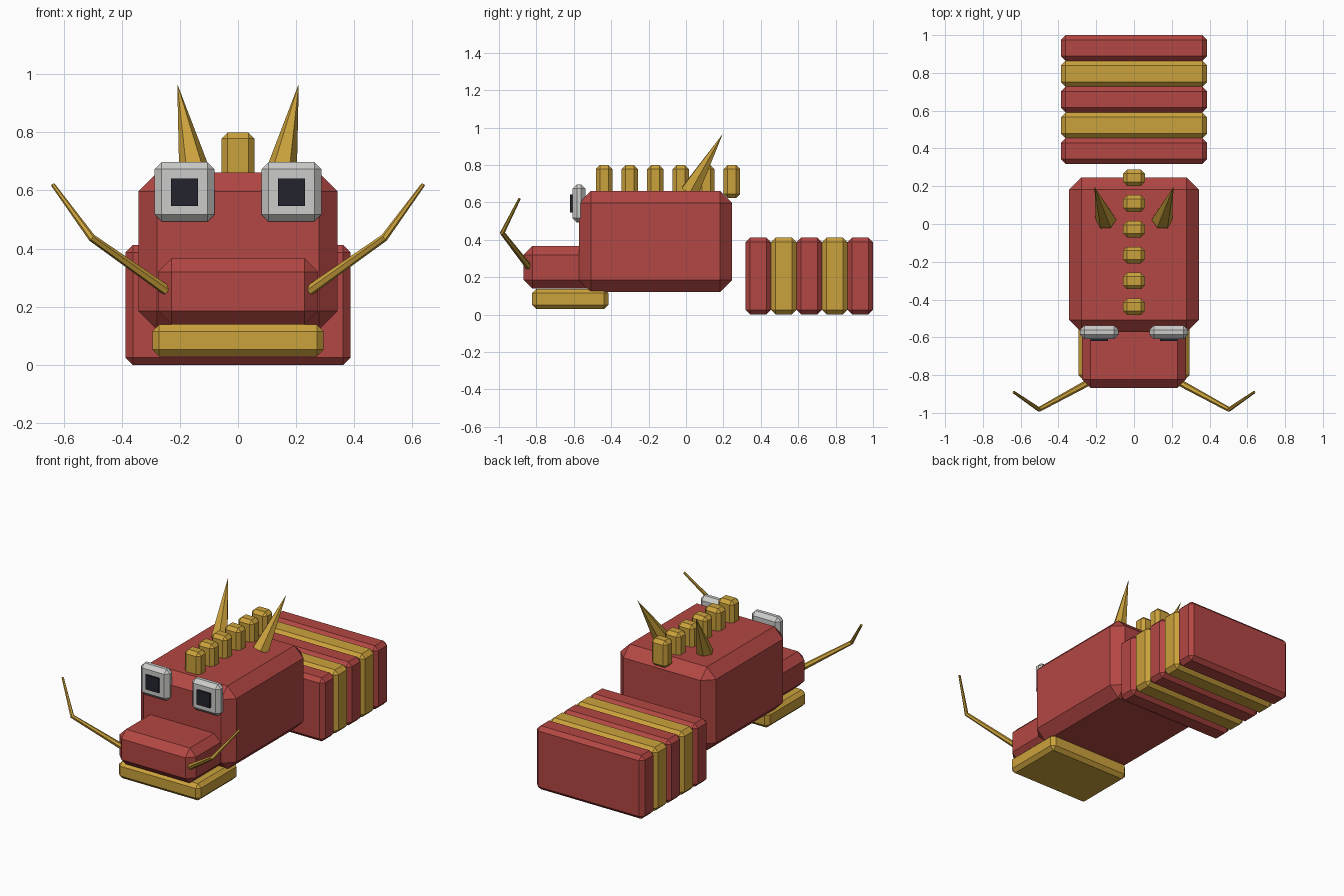
import bpy, bmesh, math
from mathutils import Vector

default = bpy.data.objects.get("Cube")
if default:
    bpy.data.objects.remove(default, do_unlink=True)


def material(name, rgb):
    m = bpy.data.materials.new(name)
    m.use_nodes = True
    m.diffuse_color = (*rgb, 1)
    m.node_tree.nodes["Principled BSDF"].inputs["Base Color"].default_value = (*rgb, 1)
    return m


RED = material("brick red", (0.45, 0.063, 0.056))
GOLD = material("gold", (0.60, 0.36, 0.045))
SILVER = material("light grey", (0.60, 0.60, 0.59))
DARK = material("near black", (0.017, 0.017, 0.028))


def finish(bm, name, mat):
    bmesh.ops.recalc_face_normals(bm, faces=bm.faces)
    mesh = bpy.data.meshes.new(name)
    bm.to_mesh(mesh)
    bm.free()
    mesh.materials.append(mat)
    obj = bpy.data.objects.new(name, mesh)
    bpy.context.collection.objects.link(obj)
    return obj


def box(name, mat, xs, ys, zs, chamfer=0):
    """Chamfered block between the given limits."""
    bm = bmesh.new()
    bmesh.ops.create_cube(bm, size=1)
    for v in bm.verts:
        v.co = [(lo + hi) / 2 + c * (hi - lo) for c, (lo, hi) in zip(v.co, (xs, ys, zs))]
    if chamfer:
        bmesh.ops.bevel(bm, geom=bm.edges[:], offset=chamfer, segments=1,
                        affect='EDGES', profile=0.5)
    return finish(bm, name, mat)


def taper(name, mat, points, radii, sides=6):
    """Faceted tube along points; a zero radius ends in a tip."""
    bm = bmesh.new()
    rings = []
    pts = [Vector(p) for p in points]
    for i, (p, r) in enumerate(zip(pts, radii)):
        axis = (pts[min(i + 1, len(pts) - 1)] - pts[max(i - 1, 0)]).normalized()
        turn = Vector((0, 0, 1)).rotation_difference(axis)
        ring = []
        for k in range(sides):
            a = math.tau * k / sides
            ring.append(bm.verts.new(p + turn @ Vector((r * math.cos(a), r * math.sin(a), 0))))
        rings.append(ring)
    for a, b in zip(rings, rings[1:]):
        for k in range(sides):
            n = (k + 1) % sides
            bm.faces.new((a[k], a[n], b[n], b[k]))
    bm.faces.new(rings[0])
    bm.faces.new(rings[-1])
    bmesh.ops.remove_doubles(bm, verts=bm.verts, dist=0.0001)
    return finish(bm, name, mat)


# Head, snout and lower jaw
box("head", RED, (-0.343, 0.343), (-0.572, 0.247), (0.12, 0.662), 0.065)
box("snout", RED, (-0.275, 0.275), (-0.868, -0.42), (0.139, 0.366), 0.046)
box("lower_jaw", GOLD, (-0.295, 0.295), (-0.823, -0.415), (0.029, 0.138), 0.023)

# Body bands behind the head
for i in range(5):
    y = 0.318 + i * 0.1364
    box(f"body_band_{i + 1}", GOLD if i % 2 else RED,
        (-0.387, 0.387), (y, y + 0.1364), (0, 0.412), 0.025)

# Row of spines along the head
for i in range(6):
    y = -0.438 + i * 0.1367
    box(f"spine_{i + 1}", GOLD, (-0.057, 0.057), (y - 0.044, y + 0.044), (0.623, 0.799), 0.021)

# Paired eyes, horns and whiskers
for side, s in (("left", 1), ("right", -1)):
    def span(c, half):
        return (s * c - half, s * c + half)

    box(f"{side}_eye", SILVER, span(0.184, 0.103), (-0.608, -0.538), (0.493, 0.697), 0.024)
    box(f"{side}_pupil", DARK, span(0.184, 0.047), (-0.62, -0.6), (0.547, 0.641))
    taper(f"{side}_horn", GOLD, [(s * 0.148, 0.02, 0.657), (s * 0.209, 0.197, 0.967)], [0.055, 0])
    taper(f"{side}_whisker", GOLD,
          [(s * 0.247, -0.842, 0.257), (s * 0.503, -0.982, 0.437), (s * 0.637, -0.89, 0.62)],
          [0.018, 0.013, 0.007])
